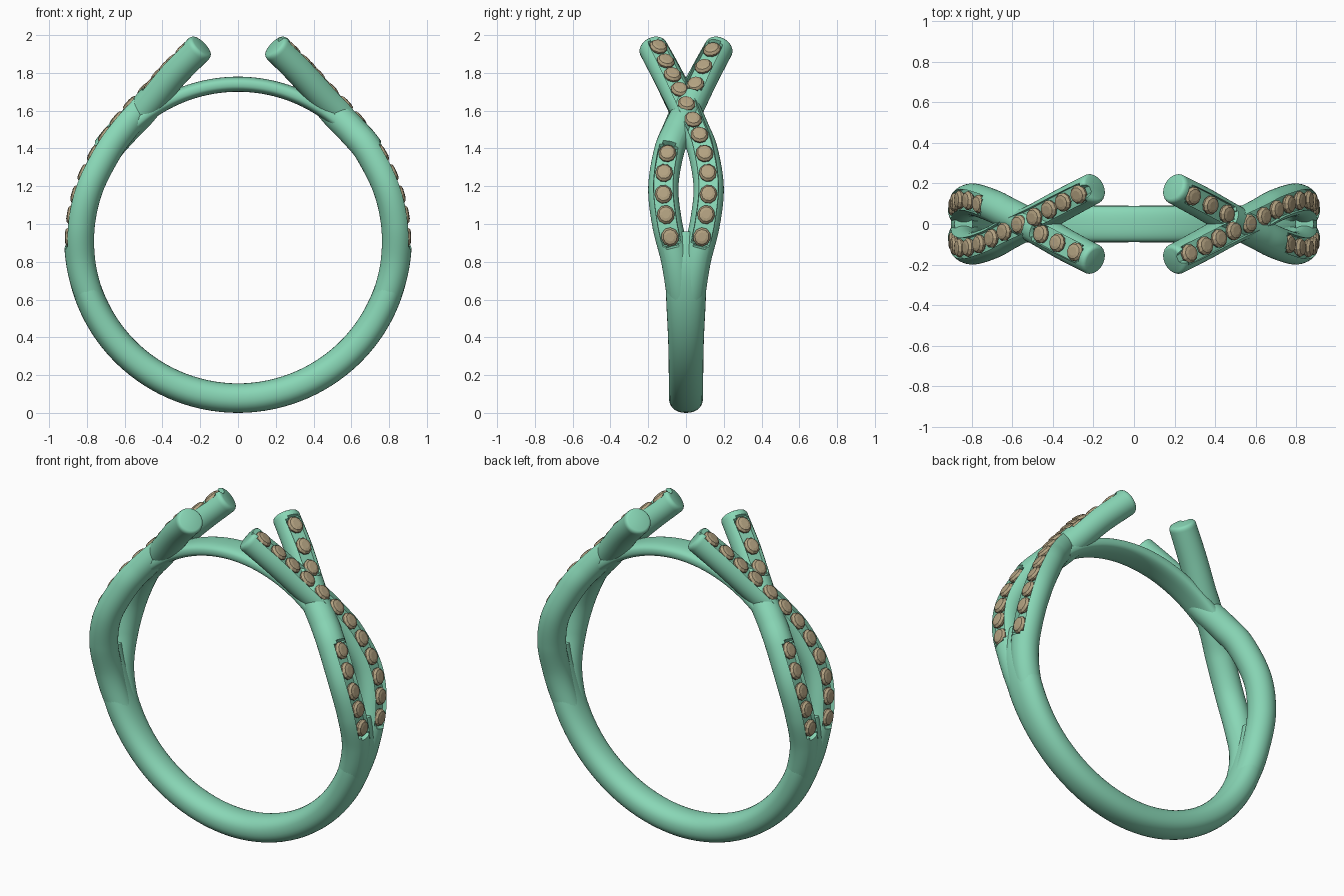
import bpy, bmesh, math
from mathutils import Vector, Matrix

if "Cube" in bpy.data.objects:
    bpy.data.objects.remove(bpy.data.objects["Cube"])

CZ = 0.93  # height of the ring centre


def material(name, col):
    m = bpy.data.materials.new(name)
    m.diffuse_color = (*col, 1)
    m.use_nodes = True
    m.node_tree.nodes["Principled BSDF"].inputs["Base Color"].default_value = m.diffuse_color
    return m


METAL = material("green_metal", (0.25, 0.68, 0.47))
STONE = material("tan_stone", (0.45, 0.36, 0.22))


def finish(name, bm, mat, smooth=True):
    bmesh.ops.recalc_face_normals(bm, faces=bm.faces)
    me = bpy.data.meshes.new(name)
    bm.to_mesh(me)
    bm.free()
    ob = bpy.data.objects.new(name, me)
    bpy.context.collection.objects.link(ob)
    me.materials.append(mat)
    if smooth:
        bpy.ops.object.select_all(action='DESELECT')
        ob.select_set(True)
        bpy.context.view_layer.objects.active = ob
        bpy.ops.object.shade_smooth_by_angle(angle=math.radians(40))
    return ob


def loft(bm, rings):
    """Skin closed cross-sections and cap both ends."""
    vs = [[bm.verts.new(p) for p in ring] for ring in rings]
    n = len(vs[0])
    for a, b in zip(vs, vs[1:]):
        for i in range(n):
            j = (i + 1) % n
            bm.faces.new((a[i], a[j], b[j], b[i]))
    bm.faces.new(vs[0])
    bm.faces.new(vs[-1])


def spline(keys, per=30):
    """Catmull-Rom through tuples of any length."""
    k = [Vector(v) for v in keys]
    k = [2 * k[0] - k[1]] + k + [2 * k[-1] - k[-2]]
    out = []
    for i in range(1, len(k) - 2):
        p0, p1, p2, p3 = k[i - 1:i + 3]
        for s in range(per):
            t = s / per
            out.append(0.5 * (2 * p1 + (p2 - p0) * t + (2 * p0 - 5 * p1 + 4 * p2 - p3) * t * t
                              + (3 * p1 - p0 - 3 * p2 + p3) * t ** 3))
    return out + [k[-2]]


def arc_band(name, sections, power):
    """Band round the ring; each section is (degrees, radius, half width, half thickness)."""
    bm = bmesh.new()
    rings = []
    for deg, R, w, t in sections:
        a = math.radians(deg)
        ring = []
        for i in range(32):
            b = 2 * math.pi * i / 32
            c, s = math.cos(b), math.sin(b)
            rr = R + t * math.copysign(abs(c) ** power, c)
            ring.append((rr * math.cos(a), w * math.copysign(abs(s) ** power, s), CZ + rr * math.sin(a)))
        rings.append(ring)
    loft(bm, rings)
    return finish(name, bm, METAL)


# Lower shank and the thin bridge under the open top
half = spline([(2, .842, .04, .045), (-4, .843, .07, .06), (-10, .845, .10, .072), (-20, .846, .106, .077),
               (-45, .85, .093, .078), (-90, .852, .09, .078)], 16)
arc_band("shank", half + [(-180 - v[0], v[1], v[2], v[3]) for v in half[-2::-1]], 0.9)
arc_band("bridge", [(d, .81, .088, .04) for d in range(48, 133, 2)], 0.75)

# Strand path: degrees, radius from ring centre, y, tube radius
PATH = [(-45, .848, .01, .06), (-32, .847, .016, .068), (-20, .845, .03, .075), (-8, .843, .055, .078),
        (5, .84, .1, .08), (18.5, .835, .12, .08), (33, .832, .09, .08), (42, .838, .048, .08),
        (51, .852, .003, .08), (58, .87, -.035, .08), (69, .935, -.105, .079), (78.3, 1.02, -.173, .077)]


class Strand:
    def __init__(self, side, upper, count=240):
        self.side = side
        keys = []
        for deg, R, y, r in PATH:
            if not upper:
                y = -y
                R -= 0.02 * max(0, 1 - abs(deg - 50) / 16)
            a = math.radians(deg)
            keys.append((side * R * math.cos(a), side * y, CZ + R * math.sin(a), r))
        dense = spline(keys)
        cum = [0]
        for p, q in zip(dense, dense[1:]):
            cum.append(cum[-1] + (q.xyz - p.xyz).length)
        self.length, self.pts, j = cum[-1], [], 0
        for i in range(count + 1):
            s = self.length * i / count
            while j < len(cum) - 2 and cum[j + 1] < s:
                j += 1
            self.pts.append(dense[j].lerp(dense[j + 1], (s - cum[j]) / (cum[j + 1] - cum[j])))
        self.count = count

    def frame(self, s):
        i = min(self.count, max(0, round(s / self.length * self.count)))
        p = self.pts
        T = (p[min(i + 1, self.count)].xyz - p[max(i - 1, 0)].xyz).normalized()
        N = p[i].xyz - Vector((0, p[i].y, CZ))
        N = (N - T * N.dot(T)).normalized()
        return p[i].xyz, T, N, T.cross(N), p[i].w

    def at_height(self, z):
        i = next((i for i, p in enumerate(self.pts) if p.z > z and i > 40), self.count)
        return i * self.length / self.count

    def build(self, name, rows):
        # rows: (first height, last height, gem count)
        spans = [(self.at_height(a), self.at_height(b), n) for a, b, n in rows]
        outer = [math.radians(40 + 280 * i / 28) for i in range(29)]
        groove = [math.radians(a) for a in (-39, -26, -13, 0, 13, 26, 39)]
        rings = []

        def section(s, scale=1, push=0):
            c, T, N, B, r = self.frame(s)
            r *= scale
            # channel half width, rounded off at the channel ends
            lim = 0
            for a, b, _ in spans:
                e = max(a - s, s - b, 0)
                if e < .05:
                    lim = math.sqrt(1 - (e / .052) ** 2) * .052
            ring = []
            for k, a in enumerate(outer + groove):
                h, w = r * math.cos(a), r * math.sin(a)
                if k >= len(outer) and abs(w) < lim:
                    h = .036
                ring.append(c + T * push + N * h + B * w)
            rings.append(ring)

        for i in range(self.count + 1):
            section(self.length * i / self.count)
        for scale, push in ((.97, .009), (.9, .017), (.78, .021)):
            section(self.length, scale, push)
        bm = bmesh.new()
        loft(bm, rings)
        finish(name, bm, METAL)

        # Faceted stones set along the channels
        bm = bmesh.new()
        for a, b, n in spans:
            for g in range(n):
                c, T, N, B, r = self.frame(a + (b - a) * g / (n - 1))
                stone = []
                for h, rad in ((.022, .02), (.047, .046), (.058, .047), (.071, .037), (.075, .022)):
                    stone.append([c + N * h + (T * math.cos(q) * 1.08 + B * math.sin(q)) * rad
                                  for q in (math.pi * (k + .5) / 5 for k in range(10))])
                loft(bm, stone)
        finish(name + "_stones", bm, STONE, smooth=False)


# Two crossing strands per side; the left pair is the right pair turned half round
for side, label in ((1, "right"), (-1, "left")):
    Strand(side, True).build(label + "_over_strand", [(.93, 1.895, 12)])
    Strand(side, False).build(label + "_under_strand", [(.93, 1.345, 5), (1.70, 1.88, 3)])
